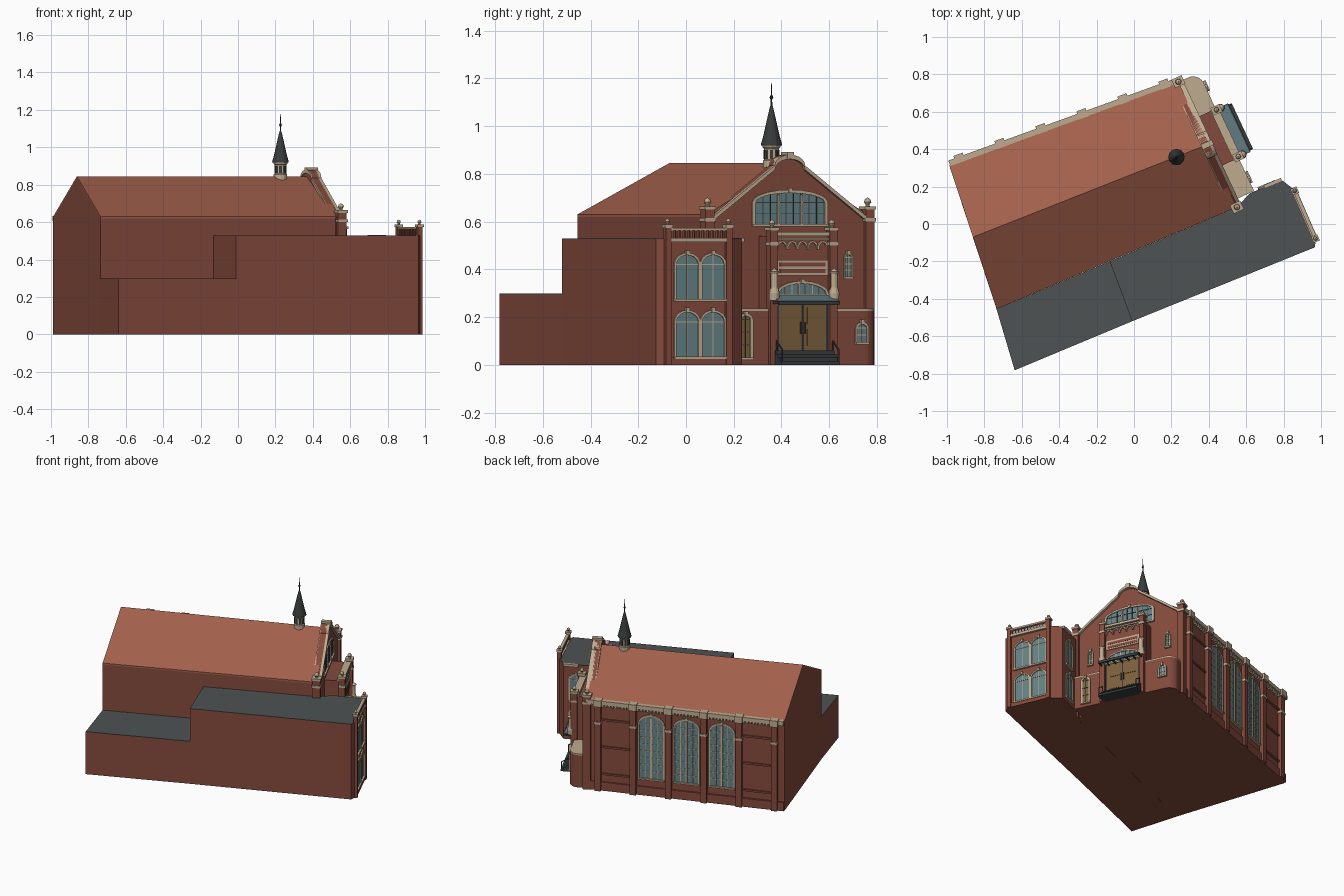
import bpy, bmesh
from math import sin, cos, pi, radians
from mathutils import Matrix, Vector

if "Cube" in bpy.data.objects:
    bpy.data.objects.remove(bpy.data.objects["Cube"])

def material(name, rgb):
    m = bpy.data.materials.new(name)
    m.diffuse_color = (*rgb, 1)
    m.use_nodes = True
    m.node_tree.nodes["Principled BSDF"].inputs["Base Color"].default_value = m.diffuse_color
    return m

BRICK = material("brick", (.23, .068, .045))
TILE = material("roof_tile", (.36, .115, .07))
GREY = material("flat_roof", (.075, .085, .085))
STONE = material("stone", (.52, .41, .28))
GLASS = material("glass", (.13, .22, .24))
WOOD = material("wood", (.2, .115, .045))
DARK = material("dark_metal", (.04, .045, .045))

def frame(x, y, deg):
    """Wall frame: X runs right along the wall, -Y points outward, Z up."""
    return Matrix.Translation((x, y, 0)) @ Matrix.Rotation(radians(deg), 4, 'Z')

WORLD = Matrix.Identity(4)
F = frame(.55, .09, 115)       # gable facade
N = frame(.237, .761, 199.9)   # long hall side
B = frame(.972, -.09, 113.5)   # annex bay front
S = frame(.79, .235, 202.4)    # annex bay side
UC = .38                       # entrance centre along the facade

def mesh(name, verts, faces, mat, M=WORLD):
    bm = bmesh.new()
    vs = [bm.verts.new(M @ Vector(v)) for v in verts]
    for f in faces:
        bm.faces.new([vs[i] for i in f])
    bmesh.ops.recalc_face_normals(bm, faces=bm.faces)
    me = bpy.data.meshes.new(name)
    bm.to_mesh(me); bm.free()
    me.materials.append(mat)
    ob = bpy.data.objects.new(name, me)
    bpy.context.collection.objects.link(ob)
    return ob

def loft(name, a, b, mat, M=WORLD):
    n = len(a)
    sides = [(i, (i + 1) % n, n + (i + 1) % n, n + i) for i in range(n)]
    return mesh(name, a + b, sides + [tuple(range(n)), tuple(range(n, 2 * n))], mat, M)

def prism(name, pts, z0, z1, mat, M=WORLD):
    return loft(name, [(x, y, z0) for x, y in pts], [(x, y, z1) for x, y in pts], mat, M)

def plate(name, M, outline, p0, p1, mat):
    return loft(name, [(u, -p0, z) for u, z in outline], [(u, -p1, z) for u, z in outline], mat, M)

def box(name, M, u0, u1, z0, z1, p0, p1, mat):
    return plate(name, M, [(u0, z0), (u1, z0), (u1, z1), (u0, z1)], p0, p1, mat)

def lathe(name, prof, x, y, mat, n=12, M=WORLD):
    vs = [(x + r * cos(2 * pi * i / n), y + r * sin(2 * pi * i / n), z) for r, z in prof for i in range(n)]
    k = len(prof)
    fs = [(j * n + i, j * n + (i + 1) % n, (j + 1) * n + (i + 1) % n, (j + 1) * n + i)
          for j in range(k - 1) for i in range(n)]
    return mesh(name, vs, fs + [tuple(range(n)), tuple(range((k - 1) * n, k * n))], mat, M)

def arc(u0, u1, zs, rise, n=10):
    c, r = (u0 + u1) / 2, (u1 - u0) / 2
    return [(c + r * cos(pi * i / n), zs + rise * sin(pi * i / n)) for i in range(n + 1)]

def window(name, M, u0, u1, z0, zs, rise, p, cols=2, rows=2, t=.01, bars=STONE, pane=GLASS):
    plate(name + "_pane", M, [(u0, z0), (u1, z0)] + arc(u0, u1, zs, rise), p - .005, p + .002, pane)
    ring = ([(u0 - t, z0)] + arc(u0 - t, u1 + t, zs, rise + t)[::-1] + [(u1 + t, z0), (u1, z0)]
            + arc(u0, u1, zs, rise) + [(u0, z0)])
    plate(name + "_surround", M, ring, p - .005, p + .008, STONE)
    box(name + "_sill", M, u0 - t, u1 + t, z0 - .01, z0, p - .005, p + .014, STONE)
    c = (u0 + u1) / 2
    box(name + "_keystone", M, c - .008, c + .008, zs + rise, zs + rise + .02, p - .005, p + .013, STONE)
    for i in range(1, cols):
        u = u0 + (u1 - u0) * i / cols
        h = rise * max(0, 1 - ((u - c) / (u1 - c)) ** 2) ** .5
        box(name + "_mullion", M, u - .002, u + .002, z0, zs + h, p, p + .005, bars)
    for j in range(1, rows + 1):
        z = z0 + (zs - z0) * j / rows
        box(name + "_bar", M, u0, u1, z - .002, z + .002, p, p + .005, bars)

def pier(name, M, u, z1, p0, p1, w=.02, z0=0, ball=.016):
    box(name, M, u - w, u + w, z0, z1, p0, p1, BRICK)
    box(name + "_cap", M, u - w - .005, u + w + .005, z1, z1 + .014, p0 - .005, p1 + .005, STONE)
    z = z1 + .014
    lathe(name + "_finial", [(ball * .6, z), (ball * .5, z + ball * .4), (ball, z + ball * 1.1),
          (ball * .75, z + ball * 1.8), (.001, z + ball * 2.3)], u, -(p0 + p1) / 2, STONE, 10, M)

# Hall body with gables, and two roof slopes
nw, sw, se, ne = (-.988, .315), (-.735, -.455), (.55, .09), (.237, .761)
rw, re = (-.861, -.07), (.393, .425)
EAVE, RIDGE = .63, .845
mesh("hall_body", [(*q, 0) for q in (nw, sw, se, ne)] + [(*q, EAVE - .01) for q in (nw, sw, se, ne)]
     + [(*rw, RIDGE - .01), (*re, RIDGE - .01)],
     [(0, 1, 2, 3), (1, 2, 6, 5), (3, 0, 4, 7), (0, 1, 5, 8, 4), (2, 3, 7, 9, 6), (5, 6, 9, 8), (7, 4, 8, 9)], BRICK)
for nm, a, b in (("north", nw, ne), ("south", sw, se)):
    lo = [(*a, EAVE), (*b, EAVE), (*re, RIDGE), (*rw, RIDGE)]
    loft(nm + "_roof", [(x, y, z - .012) for x, y, z in lo], lo, TILE)

# Side annexes with flat roofs
low = [(-.735, -.455), (-.638, -.782), (-.01, -.52), (-.13, -.2)]
high = [(-.13, -.2), (-.01, -.52), (.966, -.125), (.972, -.09), (.852, .187), (.79, .235), (.62, .165), (.55, .09)]
for nm, pts, z in (("low_annex", low, .295), ("high_annex", high, .525)):
    prism(nm, pts, 0, z, BRICK)
    prism(nm + "_roof", pts, z, z + .004, GREY)

# Long side: pilasters, cornice, tall arched windows, string courses
pil = [.075 + .233 * i for i in range(6)]
for u in pil:
    box("pilaster", N, u - .02, u + .02, 0, .6, -.01, .025, BRICK)
    box("pilaster_cap", N, u - .026, u + .026, .595, .64, -.01, .036, STONE)
    box("pilaster_band", N, u - .023, u + .023, .47, .485, -.01, .029, STONE)
box("side_cornice", N, 0, 1.3, .605, .634, -.015, .022, STONE)
box("side_plinth", N, 0, 1.3, 0, .06, -.01, .01, BRICK)
for i in range(5):
    a, b = pil[i] + .02, pil[i + 1] - .02
    if 1 <= i <= 3:
        c = (a + b) / 2
        window("hall_window", N, c - .078, c + .078, .12, .5, .055, 0, 4, 8)
        box("hall_window_post", N, c - .006, c + .006, .12, .55, 0, .01, STONE)
    else:
        for z in (.11, .3, .49):
            box("string_course", N, a, b, z, z + .012, -.005, .009, BRICK)
    for j in range(9):
        u = a + (b - a) * (j + .5) / 9
        box("cornice_dentil", N, u - .006, u + .006, .588, .605, -.005, .014, STONE)

# Gable front with raised coping and curved crown
crown = [(UC - .01 + .07 * cos(pi * i / 10), .835 + .045 * sin(pi * i / 10)) for i in range(11)]
rake = [(.72, .625)] + crown + [(.02, .625)]
plate("gable_wall", F, [(0, 0), (.74, 0), (.74, .625)] + rake + [(0, .625)], -.03, .008, BRICK)
plate("gable_coping", F, rake + [(u, z - .018) for u, z in rake[::-1]], -.035, .025, STONE)
box("crown_block", F, .355, .385, .862, .892, -.035, .03, STONE)
for u in (0, .74):
    pier("gable_pier", F, u, .65, -.025, .025, .02)
    box("pier_corbel", F, u - .025, u + .025, .6, .615, -.03, .03, STONE)
window("gable_window", F, .215, .535, .59, .68, .04, .008, 9, 2, .014, DARK)
for u in (.322, .428):
    box("gable_window_post", F, u - .005, u + .005, .59, .712, .008, .018, STONE)
for u in (.1, .645):
    window("slit_window", F, u - .014, u + .014, .37, .45, .01, .008, 2, 3, .006)

# Low wings beside the entrance, one with a rounded corner
right = [(.52, 0), (.52, -.12)] + [(.675 + .063 * sin(pi * i / 16), -.057 - .063 * cos(pi * i / 16))
                                   for i in range(9)] + [(.738, 0)]
left = [(.04, 0), (.04, -.12), (.25, -.12), (.25, 0)]
for nm, pts in (("right_wing", right), ("left_wing", left)):
    prism(nm, pts, 0, .226, BRICK, F)
    prism(nm + "_roof", pts, .226, .236, STONE, F)
window("right_wing_window", F, .637, .677, .095, .155, .014, .12, 2, 2, .01)
window("left_wing_door", F, .097, .14, .03, .19, .014, .12, 2, 3, .012, DARK, WOOD)

# Entrance block with piers, corbel table and panel
box("entrance_block", F, UC - .145, UC + .145, 0, .54, 0, .12, BRICK)
box("entrance_cornice", F, UC - .15, UC + .15, .54, .556, .09, .135, STONE)
box("corbel_rail", F, UC - .12, UC + .12, .522, .532, .115, .132, STONE)
for i in range(5):
    u = UC + (i - 2) * .047
    a = arc(u - .022, u + .022, .498, .022, 8)
    plate("corbel_arch", F, a + arc(u - .014, u + .014, .498, .014, 8)[::-1], .115, .13, STONE)
    box("corbel_drop", F, u - .026, u - .018, .484, .5, .115, .13, STONE)
for s in (-1, 1):
    u = UC + s * .138
    pier("entrance_pier", F, u, .562, .1, .142, .017, 0, .014)
    box("pier_band", F, u - .021, u + .021, .5, .514, .1, .146, STONE)
    lathe("scroll_column", [(.02, .27), (.022, .3), (.015, .325), (.015, .38), (.02, .39), (.001, .405)],
          u, -.145, STONE, 12, F)
box("blank_panel", F, UC - .118, UC + .118, .375, .44, .115, .126, STONE)
for z in (.385, .412):
    box("panel_inset", F, UC - .105, UC + .105, z, z + .016, .12, .128, BRICK)

# Doors, fanlight, canopy and steps
window("fanlight", F, UC - .11, UC + .11, .275, .295, .045, .12, 7, 1, .012)
box("door_frame", F, UC - .12, UC + .12, .06, .275, .115, .124, DARK)
for s in (-1, 1):
    box("door_leaf", F, UC + s * .056 - .052, UC + s * .056 + .052, .06, .265, .12, .128, WOOD)
    for z in (.08, .17):
        box("door_panel", F, UC + s * .056 - .035, UC + s * .056 + .035, z, z + .07, .127, .131, WOOD)
    box("door_handle", F, UC + s * .01 - .002, UC + s * .01 + .002, .13, .18, .128, .136, DARK)
c0, c1 = UC - .14, UC + .14
loft("canopy_glass", [(c0, -.12, .29), (c1, -.12, .29), (c1, -.19, .262), (c0, -.19, .262)],
     [(c0, -.12, .294), (c1, -.12, .294), (c1, -.19, .266), (c0, -.19, .266)], GLASS, F)
box("canopy_edge", F, c0, c1, .25, .268, .186, .194, DARK)
for i in range(7):
    u = c0 + .28 * i / 6
    box("canopy_rib", F, u - .003, u + .003, .255, .265, .12, .19, DARK)
for i in range(4):
    box("step", F, UC - .135, UC + .135, .015 * i, .015 * (i + 1), .1, .21 - .018 * i, DARK)
for u in (UC - .13, UC + .13):
    for p in (.15, .205):
        box("rail_post", F, u - .003, u + .003, 0, .1 if p < .2 else .065, p - .003, p + .003, DARK)
    loft("hand_rail", [(u - .003, -.15, .095), (u + .003, -.15, .095), (u + .003, -.15, .101), (u - .003, -.15, .101)],
         [(u - .003, -.207, .06), (u + .003, -.207, .06), (u + .003, -.207, .066), (u - .003, -.207, .066)], DARK, F)

# Annex bay: paired arched windows on two floors, balustrade above
box("bay_cornice", B, 0, .302, .515, .532, -.01, .015, STONE)
box("bay_plinth", B, 0, .302, 0, .03, -.01, .01, BRICK)
for z in (.035, .275):
    for u in (.052, .17):
        window("bay_window", B, u, u + .1, z, z + .145, .04, 0, 2, 1)
    window("bay_side_window", S, .045, .125, z, z + .145, .035, 0, 2, 1)
box("bay_side_cornice", S, 0, .1, .515, .532, -.005, .012, STONE)
box("parapet_rail", B, 0, .302, .562, .574, -.006, .014, STONE)
for i in range(12):
    u = .032 + .0215 * i
    box("baluster", B, u - .005, u + .005, .532, .562, -.001, .009, BRICK)
for u in (.012, .29):
    pier("bay_pier", B, u, .574, -.01, .016, .013, 0, .011)

# Ridge turret with louvred drum, cone and spike
T = (.227, .358)
lathe("turret_drum", [(.036, .82), (.036, .855), (.031, .86), (.031, .905), (.037, .912), (.037, .925)], *T, STONE)
for i in range(8):
    M = Matrix.Translation((*T, 0)) @ Matrix.Rotation(pi * i / 4, 4, 'Z')
    box("turret_louvre", M, -.007, .007, .863, .9, .026, .033, DARK)
lathe("turret_cone", [(.044, .918), (.044, .924), (.034, .96), (.008, 1.075), (.005, 1.085)], *T, DARK)
lathe("turret_spike", [(.004, 1.08), (.003, 1.11), (.008, 1.12), (.003, 1.13), (.001, 1.18)], *T, DARK, 8)
